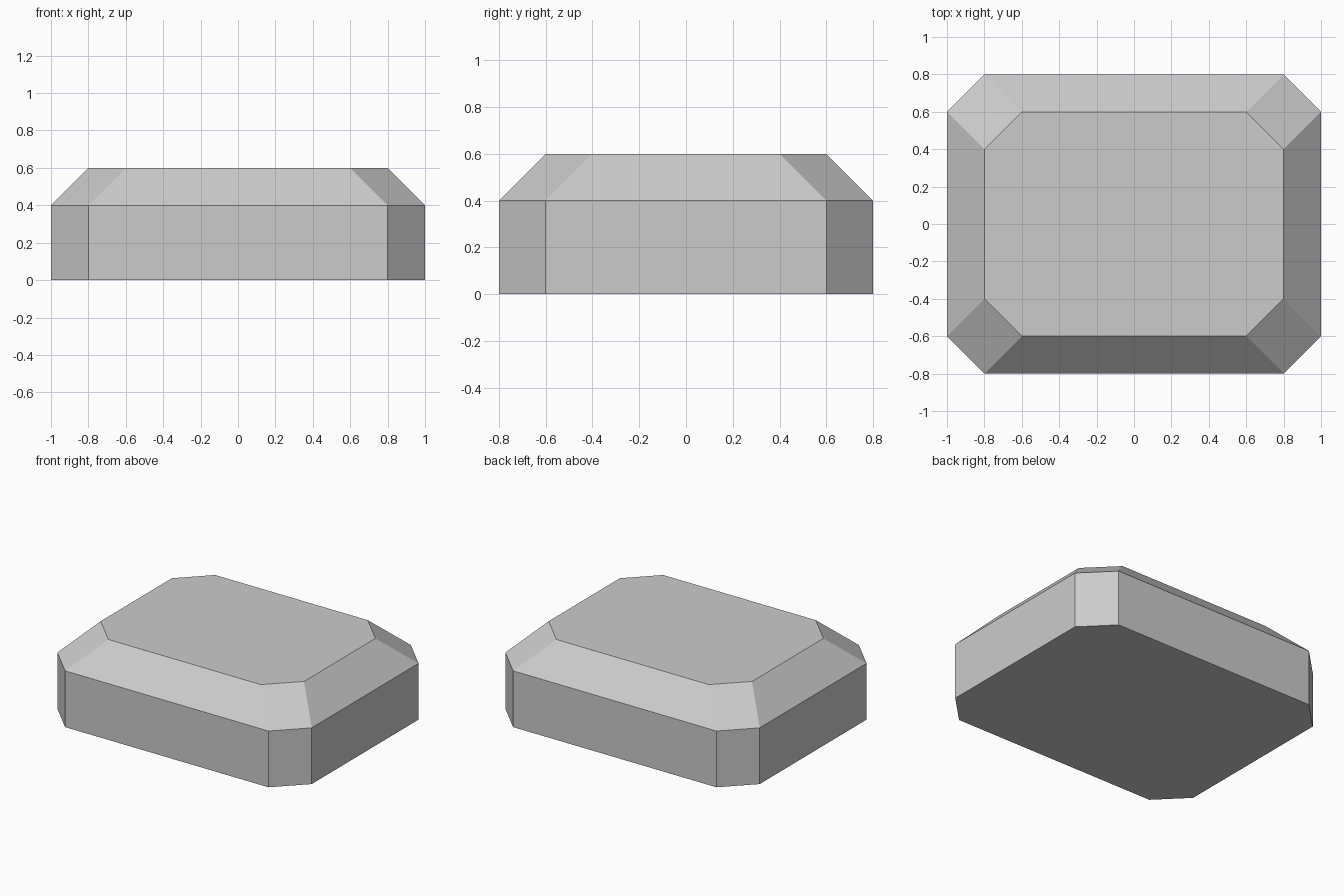
import bpy
import bmesh

if "Cube" in bpy.data.objects:
    bpy.data.objects.remove(bpy.data.objects["Cube"])


def chamfered_rectangle(half_x, half_y, cut, z):
    """Rectangle with cut corners, counter-clockwise from above."""
    corner = [(half_x, half_y - cut), (half_x - cut, half_y)]
    points = []
    for sx, sy in ((1, 1), (-1, 1), (-1, -1), (1, -1)):
        pair = corner if sx * sy > 0 else corner[::-1]
        points += [(sx * x, sy * y, z) for x, y in pair]
    return points


# Stacked outlines: base, shoulder, inset top
levels = [(1.0, 0.8, 0.0), (1.0, 0.8, 0.4), (0.8, 0.6, 0.6)]

bm = bmesh.new()
rings = [[bm.verts.new(p) for p in chamfered_rectangle(hx, hy, 0.2, z)]
         for hx, hy, z in levels]

# Walls and sloped bevels between the outlines
for low, high in zip(rings, rings[1:]):
    for i in range(len(low)):
        j = (i + 1) % len(low)
        bm.faces.new((low[i], low[j], high[j], high[i]))

# Flat bottom and top
bm.faces.new(rings[0][::-1])
bm.faces.new(rings[-1])
bmesh.ops.recalc_face_normals(bm, faces=bm.faces)

mesh = bpy.data.meshes.new("chamfered_block")
bm.to_mesh(mesh)
bm.free()
block = bpy.data.objects.new("chamfered_block", mesh)
bpy.context.collection.objects.link(block)
